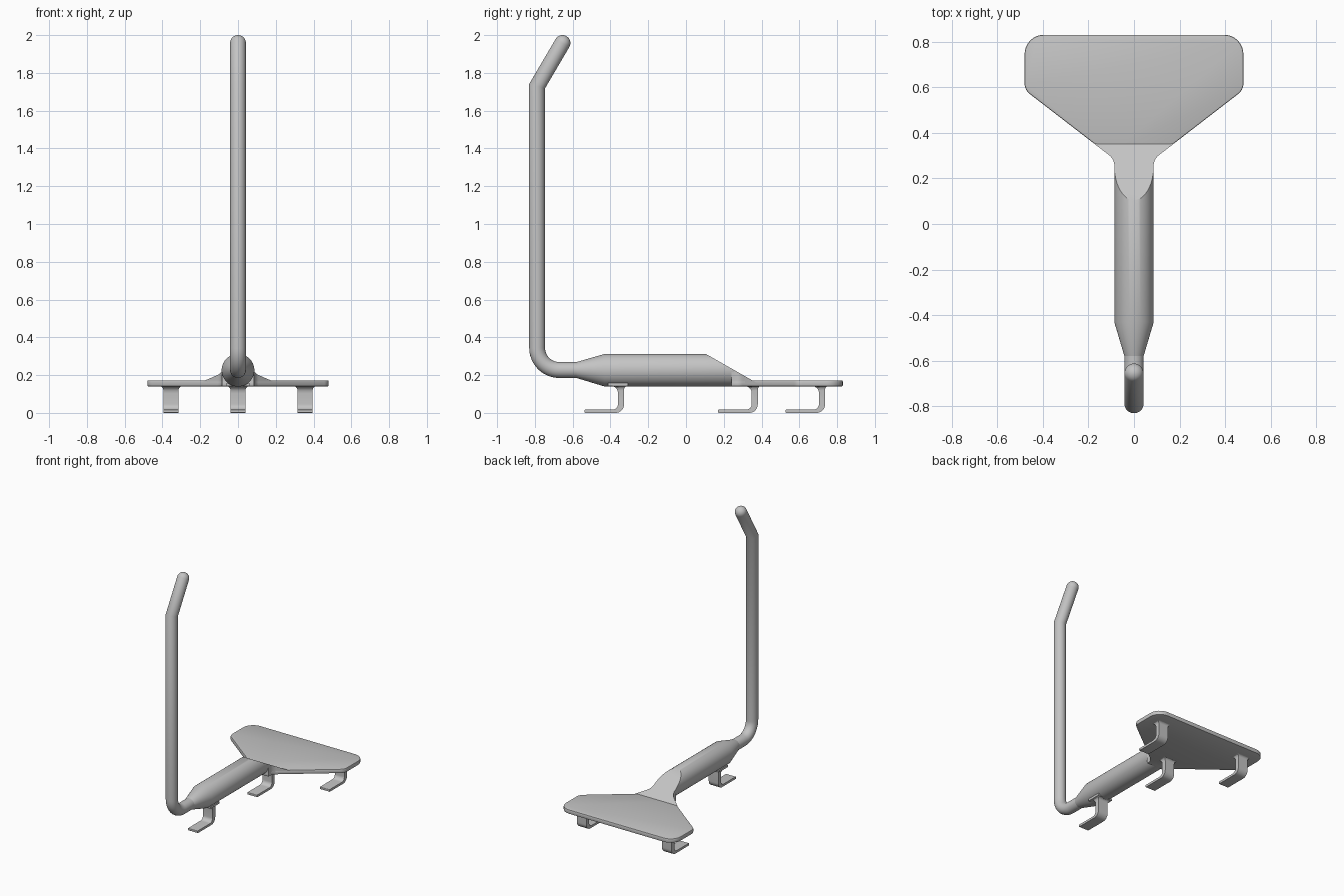
import bpy, bmesh, math
from mathutils import Vector

if "Cube" in bpy.data.objects:
    bpy.data.objects.remove(bpy.data.objects["Cube"], do_unlink=True)

GREY = (0.55, 0.55, 0.55, 1)
metal = bpy.data.materials.new("light grey")
metal.use_nodes = True
metal.diffuse_color = GREY
metal.node_tree.nodes["Principled BSDF"].inputs["Base Color"].default_value = GREY


def finish(bm, name):
    bmesh.ops.recalc_face_normals(bm, faces=bm.faces)
    mesh = bpy.data.meshes.new(name)
    bm.to_mesh(mesh)
    bm.free()
    mesh.materials.append(metal)
    obj = bpy.data.objects.new(name, mesh)
    bpy.context.collection.objects.link(obj)
    bpy.ops.object.select_all(action='DESELECT')
    obj.select_set(True)
    bpy.context.view_layer.objects.active = obj
    bpy.ops.object.shade_smooth_by_angle(angle=math.radians(32))
    return obj


def rounded(corners, steps=8):
    """Polygon from (x, y, radius) corners, with true arcs."""
    out = []
    n = len(corners)
    for i, (x, y, r) in enumerate(corners):
        p = Vector((x, y))
        if r == 0:
            out.append(p)
            continue
        u = (Vector(corners[i - 1][:2]) - p).normalized()
        v = (Vector(corners[(i + 1) % n][:2]) - p).normalized()
        half = u.angle(v) / 2
        c = p + (u + v).normalized() * (r / math.sin(half))
        t = r / math.tan(half)
        a, b = (p + u * t - c).normalized(), (p + v * t - c).normalized()
        out += [c + a.slerp(b, k / steps) * r for k in range(steps + 1)]
    return out


def prism(points, offset):
    bm = bmesh.new()
    face = bm.faces.new([bm.verts.new(p) for p in points])
    ext = bmesh.ops.extrude_face_region(bm, geom=[face])
    moved = [g for g in ext["geom"] if isinstance(g, bmesh.types.BMVert)]
    bmesh.ops.translate(bm, verts=moved, vec=offset)
    if not face.is_valid or len(bm.faces) < len(points) + 2:
        bm.faces.new([v for v in bm.verts if v not in moved])
    return bm


def sweep(path, sides=40):
    """Round tube along (y, z, radius) stations, mitred at bends."""
    bm = bmesh.new()
    pts = [Vector((0, y, z)) for y, z, r in path]
    rings = []
    for i, p in enumerate(pts):
        before = (p - pts[i - 1]).normalized() if i else None
        after = (pts[i + 1] - p).normalized() if i < len(pts) - 1 else before
        before = before or after
        tan = (before + after).normalized()
        r, stretch = path[i][2], 1 / tan.dot(before)
        side, up = Vector((1, 0, 0)), Vector((0, -tan.z, tan.y)) * stretch
        angles = [2 * math.pi * k / sides for k in range(sides)]
        rings.append([bm.verts.new(p + r * (side * math.cos(a) + up * math.sin(a)))
                      for a in angles])
    for a, b in zip(rings, rings[1:]):
        for k in range(sides):
            j = (k + 1) % sides
            bm.faces.new((a[k], a[j], b[j], b[k]))
    bm.faces.new(rings[0])
    bm.faces.new(rings[-1])
    return bm


def cut_slope(bm):
    """Trim everything above the sloping face and cap the cut."""
    geom = bm.verts[:] + bm.edges[:] + bm.faces[:]
    bmesh.ops.bisect_plane(bm, geom=geom, plane_co=(0, 0.355, 0.17),
                           plane_no=(0, 0.142, 0.25), clear_outer=True)
    bmesh.ops.holes_fill(bm, edges=[e for e in bm.edges if e.is_boundary])


# Bent upright rod with a rounded tip
R, AXIS, BEND = 0.042, 0.227, 0.117
rod_y = -0.788
path = [(-0.57, AXIS, R)]
for k in range(13):
    a = math.pi / 2 * k / 12
    path.append((rod_y + BEND - BEND * math.sin(a), AXIS + BEND - BEND * math.cos(a), R))
path.append((rod_y, 1.73, R))
tip = Vector((-0.654, 1.958))
lean = (tip - Vector((rod_y, 1.73))).normalized()
for k in range(9):
    a = math.radians(88) * k / 8
    p = tip + lean * R * math.sin(a)
    path.append((p.x, p.y, R * math.cos(a)))
finish(sweep(path), "upright_rod")

# Thick horizontal body with tapered front and sloped back
body = sweep([(-0.58, AXIS, R), (-0.43, 0.226, 0.0865), (0.35, 0.226, 0.0865)], 56)
cut_slope(body)
finish(body, "main_body")

# Flat fan-shaped plate
half = [(0.086, 0.24, 0), (0.086, 0.284, 0.06), (0.48, 0.588, 0.06), (0.48, 0.83, 0.085)]
outline = rounded(half + [(-x, y, r) for x, y, r in reversed(half)])
plate = prism([(p.x, p.y, 0.14) for p in outline], (0, 0, 0.032))
rims = [e for e in plate.edges if abs(e.verts[0].co.z - e.verts[1].co.z) < 1e-5]
bmesh.ops.bevel(plate, geom=rims, offset=0.006, segments=2, profile=0.5, affect='EDGES')
finish(plate, "rear_plate")

# Sloped wedge that blends the body into the plate
wedge = prism([(p.x, p.y, 0.155) for p in outline], (0, 0, 0.2))
cut_slope(wedge)
finish(wedge, "sloped_neck")

# Four L-shaped hooks, flared where they meet the part above
hook_profile = rounded([(-0.21, 0, 0.005), (0, 0, 0.045), (0, 0.142, 0.018),
                        (0.02, 0.142, 0), (0.02, 0.158, 0), (-0.085, 0.158, 0),
                        (-0.085, 0.142, 0), (-0.032, 0.142, 0.038),
                        (-0.032, 0.017, 0.03), (-0.21, 0.017, 0.005)])
HALF_W = 0.04


def hook(name, x, y):
    bm = prism([(-HALF_W, p.x, p.y) for p in hook_profile], (2 * HALF_W, 0, 0))
    # Level loops across the stem let its sides flare
    for z in (0.118, 0.125, 0.131, 0.137, 0.142):
        geom = bm.verts[:] + bm.edges[:] + bm.faces[:]
        bmesh.ops.bisect_plane(bm, geom=geom, plane_co=(0, 0, z), plane_no=(0, 0, 1))
    for v in bm.verts:
        t = min(max((v.co.z - 0.118) / 0.024, 0), 1)
        v.co.x += math.copysign(0.02 * (1 - math.sqrt(1 - t * t)), v.co.x)
    bmesh.ops.translate(bm, verts=bm.verts, vec=(x, y, 0))
    finish(bm, name)


hook("front_hook", 0, -0.328)
hook("middle_hook", 0, 0.38)
hook("left_rear_hook", 0.355, 0.736)
hook("right_rear_hook", -0.355, 0.736)
